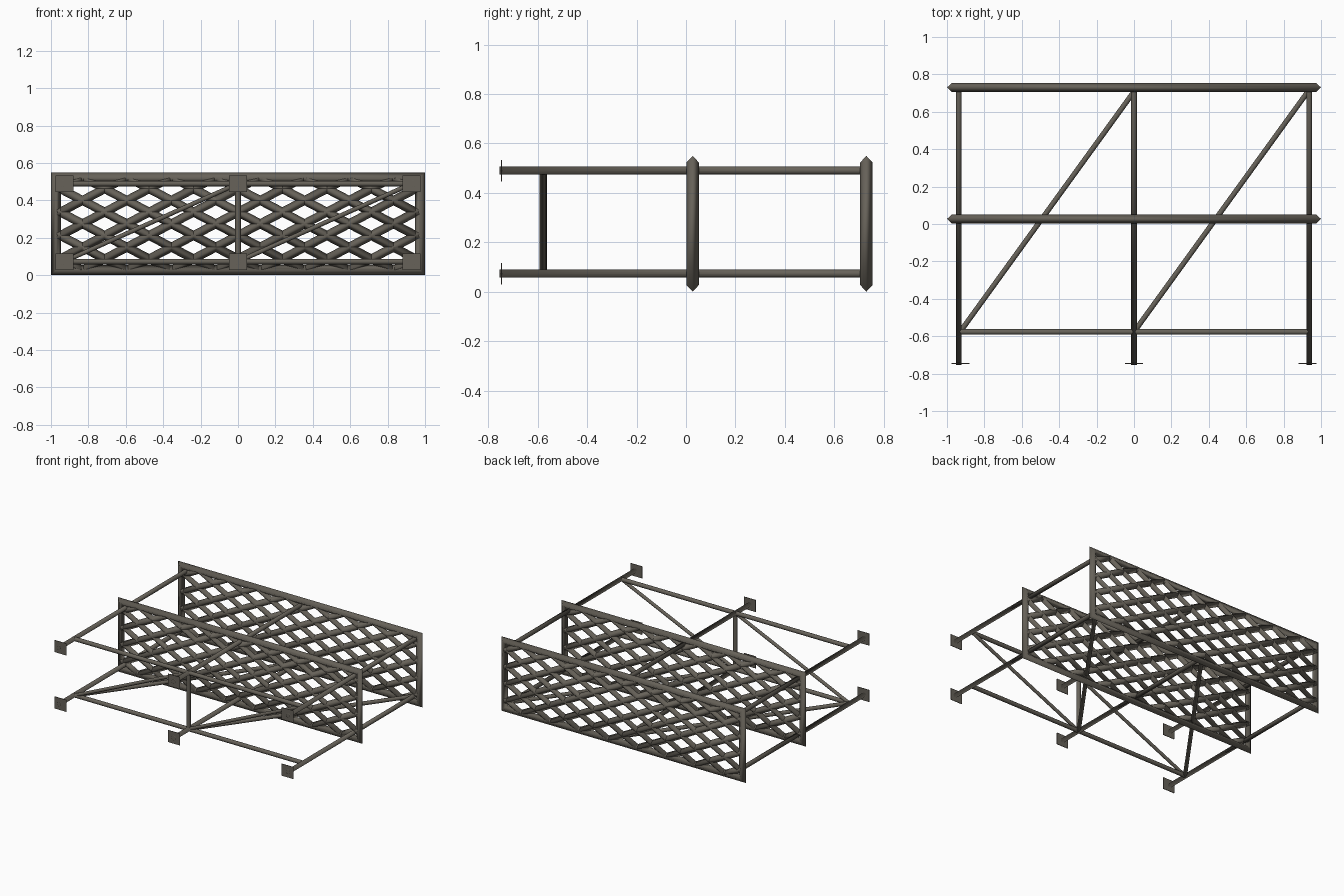
import bpy, bmesh, math
from mathutils import Vector

if "Cube" in bpy.data.objects:
    bpy.data.objects.remove(bpy.data.objects["Cube"])

metal = bpy.data.materials.new("weathered_grey_metal")
metal.diffuse_color = (0.135, 0.122, 0.100, 1)
metal.use_nodes = True
metal.node_tree.nodes["Principled BSDF"].inputs["Base Color"].default_value = metal.diffuse_color


def finish(name, bm, smooth=True):
    bmesh.ops.recalc_face_normals(bm, faces=bm.faces[:])
    me = bpy.data.meshes.new(name)
    bm.to_mesh(me)
    bm.free()
    me.materials.append(metal)
    for p in me.polygons:
        p.use_smooth = smooth and len(p.vertices) <= 4
    ob = bpy.data.objects.new(name, me)
    bpy.context.collection.objects.link(ob)
    return ob


def rod(bm, a, b, r, sides=12):
    """Capped bar from a to b; four sides give a diamond section."""
    a, b = Vector(a), Vector(b)
    d = (b - a).normalized()
    u = Vector((0, 1, 0)) if abs(d.y) < 0.5 else Vector((0, 0, 1))
    u = (u - d * u.dot(d)).normalized()
    v = d.cross(u)
    rings = []
    for c in (a, b):
        rings.append([bm.verts.new(c + r * (math.cos(t) * u + math.sin(t) * v))
                      for t in (2 * math.pi * i / sides for i in range(sides))])
    for i in range(sides):
        j = (i + 1) % sides
        bm.faces.new((rings[0][i], rings[0][j], rings[1][j], rings[1][i]))
    bm.faces.new(rings[0][::-1])
    bm.faces.new(rings[1])


def tube(name, a, b, r):
    bm = bmesh.new()
    rod(bm, a, b, r)
    return finish(name, bm)


ZC, HX, HZ, T = 0.275, 1.0, 0.275, 0.025   # panel centre height, half sizes, half depth


def panel(name, y):
    # mitred frame with a diamond cross-section
    bm = bmesh.new()
    section = [(0, 0), (0.027, T), (0.054, 0), (0.027, -T)]
    loops = [[bm.verts.new((sx * (HX - d), y + dy, ZC + sz * (HZ - d))) for d, dy in section]
             for sx, sz in ((-1, -1), (1, -1), (1, 1), (-1, 1))]
    for k in range(4):
        p, q = loops[k], loops[(k + 1) % 4]
        for i in range(4):
            j = (i + 1) % 4
            bm.faces.new((p[i], p[j], q[j], q[i]))
    finish(name + "_frame", bm)

    # crossed strands clipped to the frame's centre line
    bm = bmesh.new()
    px, pz = 0.2375, 0.125
    m = pz / px
    lx, lz = HX - 0.027, HZ - 0.027
    for s in (1, -1):
        for k in range(-8, 8):
            x0 = (k + 0.5) * px
            xa = max(-lx, x0 - lz / m)
            xb = min(lx, x0 + lz / m)
            if xb - xa > 0.03:
                rod(bm, (xa, y, ZC + s * m * (xa - x0)),
                    (xb, y, ZC + s * m * (xb - x0)), 0.0235, 4)
    finish(name + "_lattice", bm)


panel("middle_panel", 0.027)
panel("back_panel", 0.73)

LOW, HIGH, YB = 0.073, 0.49, -0.577
for z, level in ((LOW, "lower"), (HIGH, "upper")):
    for i, x in enumerate((-0.937, 0, 0.937)):
        # long rail with a recessed open front end
        ob = tube(f"{level}_rail_{i}", (x, -0.755, z), (x, 0.73, z), 0.016)
        bm = bmesh.new()
        bm.from_mesh(ob.data)
        end = min((f for f in bm.faces if len(f.verts) > 4),
                  key=lambda f: f.calc_center_median().y)
        bmesh.ops.inset_region(bm, faces=[end], thickness=0.005)
        bmesh.ops.translate(bm, verts=end.verts[:], vec=(0, 0.05, 0))
        bm.to_mesh(ob.data)
        bm.free()
        ob.data.shade_flat()
        for p in ob.data.polygons:
            p.use_smooth = abs(p.normal.y) < 0.5
        # square end plate
        bm = bmesh.new()
        bmesh.ops.create_cube(bm, size=1)
        for v in bm.verts:
            v.co = Vector((x * 0.991 + v.co.x * 0.096, -0.746 + v.co.y * 0.004, z + v.co.z * 0.088))
        finish(f"{level}_end_plate_{i}", bm, False)
    # crossbar joining the rails
    tube(f"{level}_crossbar", (-0.937, YB, z), (0.937, YB, z), 0.015)

# centre post and diagonal braces
tube("centre_post", (0, YB, LOW), (0, YB, HIGH), 0.015)
for i, x in enumerate((-0.93, 0)):
    tube(f"front_brace_{i}", (x, YB, LOW), (x + 0.93, YB, HIGH), 0.012)
    tube(f"floor_brace_{i}", (x, YB, LOW), (x + 0.935, 0.715, LOW), 0.014)
